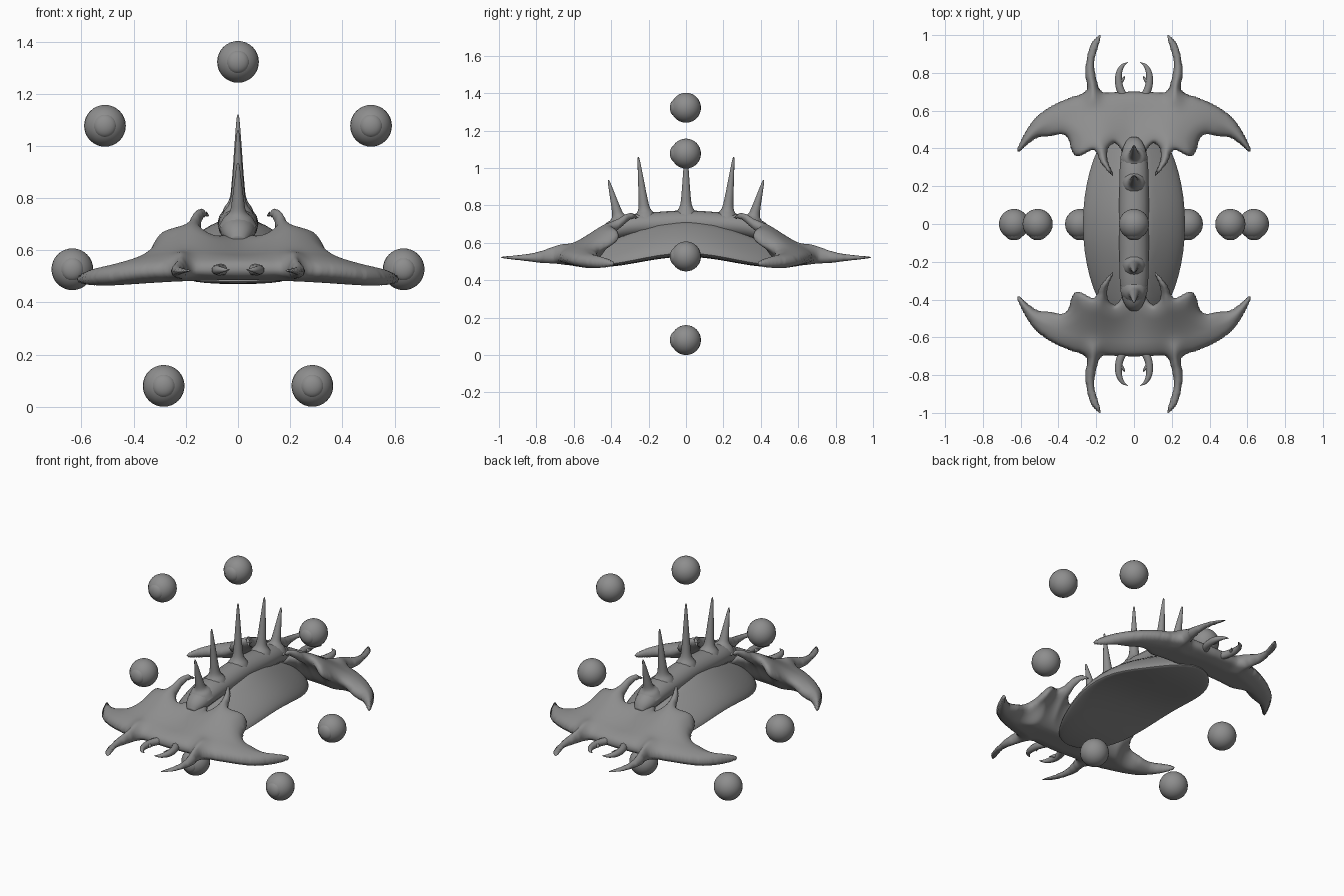
import bpy, bmesh, math
from mathutils import Vector, kdtree

if "Cube" in bpy.data.objects:
    bpy.data.objects.remove(bpy.data.objects["Cube"])

grey = bpy.data.materials.new("stone_grey")
grey.use_nodes = True
colour = (0.27, 0.27, 0.27, 1)
grey.diffuse_color = colour
grey.node_tree.nodes["Principled BSDF"].inputs["Base Color"].default_value = colour


def smooth(t):
    t = max(0.0, min(1.0, t))
    return t * t * (3 - 2 * t)


def spline(pts, n):
    """Catmull-Rom samples through points of any dimension."""
    p = [Vector(q) for q in [pts[0]] + pts + [pts[-1]]]
    out = []
    for a, b, c, d in zip(p, p[1:], p[2:], p[3:]):
        for i in range(n):
            t = i / n
            out.append(0.5 * (2 * b + (c - a) * t + (2 * a - 5 * b + 4 * c - d) * t * t
                              + (3 * b - a - 3 * c + d) * t ** 3))
    return out + [p[-1]]


def finish(name, bm, mirror=None, angle=60):
    bmesh.ops.recalc_face_normals(bm, faces=bm.faces)
    mesh = bpy.data.meshes.new(name)
    bm.to_mesh(mesh)
    bm.free()
    mesh.materials.append(grey)
    obj = bpy.data.objects.new(name, mesh)
    bpy.context.collection.objects.link(obj)
    bpy.ops.object.select_all(action='DESELECT')
    obj.select_set(True)
    bpy.context.view_layer.objects.active = obj
    bpy.ops.object.shade_smooth_by_angle(angle=math.radians(angle))
    if mirror:
        mod = obj.modifiers.new("mirror", 'MIRROR')
        mod.use_axis = mirror
        mod.merge_threshold = 0.0005
    return obj


def tube(bm, path, side, sides=16, steps=6):
    """Sweep an ellipse along x, y, z, width radius, thickness radius."""
    rows = spline([p if len(p) == 5 else p + (p[3],) for p in path], steps)
    rings = []
    for i, r in enumerate(rows):
        nxt, prv = rows[min(i + 1, len(rows) - 1)], rows[max(i - 1, 0)]
        tan = Vector((nxt - prv)[:3]).normalized()
        u = Vector(side)
        u = (u - tan * u.dot(tan)).normalized()
        v = tan.cross(u)
        c = Vector(r[:3])
        angles = [2 * math.pi * k / sides for k in range(sides)]
        rings.append([bm.verts.new(c + u * math.cos(a) * max(r[3], 0.001)
                                   + v * math.sin(a) * max(r[4], 0.001)) for a in angles])
    for a, b in zip(rings, rings[1:]):
        for k in range(sides):
            bm.faces.new((a[k], a[k - 1], b[k - 1], b[k]))
    bm.faces.new(rings[0])
    bm.faces.new(rings[-1])


# Head shields: half outline with fang, side horn, barb and inner hook
outline = [(0, .705), (.1, .70), (.165, .70), (.193, .75), (.208, .86), (.175, .985),
           (.187, 1), (.235, .94), (.26, .81), (.25, .72), (.28, .69), (.34, .67),
           (.43, .63), (.515, .57), (.575, .49), (.62, .395), (.605, .383),
           (.575, .41), (.51, .455), (.43, .465), (.385, .475), (.35, .45),
           (.33, .385), (.305, .357), (.27, .365), (.235, .385), (.205, .385),
           (.175, .32), (.115, .255), (.11, .27), (.137, .335), (.135, .40),
           (.105, .425), (.08, .41), (.06, .38), (0, .38)]
edge = spline(outline, 24)
poly = edge[::4]
tree = kdtree.KDTree(len(edge))
for i, p in enumerate(edge):
    tree.insert((p.x, p.y, 0), i)
tree.balance()


def inside(x, y):
    hit = False
    for a, b in zip(poly, poly[1:] + poly[:1]):
        if (a.y > y) != (b.y > y) and x < a.x + (y - a.y) * (b.x - a.x) / (b.y - a.y):
            hit = not hit
    return hit


def shield_heights(x, y, d):
    low = 0.525 - 0.035 * (x / 0.6) ** 2
    near = 1 - smooth((x - 0.18) / 0.32)
    valley = 0.6 + 0.4 * smooth(x / 0.18)
    mid = low + 0.2 * smooth((0.72 - y) / 0.46) * near * valley
    mid += 0.035 * smooth((0.38 - y) / 0.1) * smooth((0.24 - x) / 0.1)
    reach = 0.08
    t = 0.044 * math.sqrt(max(0, 1 - (1 - min(d / reach, 1)) ** 2))
    t *= 1 - 0.8 * smooth((y - 0.72) / 0.3)
    # swelling at the root of each fang
    root = math.exp(-((x - 0.22) / 0.045) ** 2 - ((y - 0.7) / 0.07) ** 2)
    fill = (mid - low) * smooth(d / reach) * smooth((y - 0.38) / 0.15)
    return mid + t * (1 + 0.7 * root), mid - 0.9 * t - fill


step = 0.01
bm = bmesh.new()
grid = {}
for i in range(65):
    for j in range(78):
        x, y = i * step, 0.24 + j * step
        if inside(x + step / 2, y + step / 2):
            quad = []
            for key in ((i, j), (i + 1, j), (i + 1, j + 1), (i, j + 1)):
                if key not in grid:
                    grid[key] = bm.verts.new((key[0] * step, 0.24 + key[1] * step, 0))
                quad.append(grid[key])
            bm.faces.new(quad)
rim = {v for e in bm.edges if e.is_boundary for v in e.verts
       if v.co.x > 0.001 or not 0.385 < v.co.y < 0.695}
for v in rim:
    x = v.co.x
    v.co = tree.find(v.co)[0]
    if x < 0.001:
        v.co.x = 0
low_side = bmesh.ops.duplicate(bm, geom=bm.verts[:] + bm.edges[:] + bm.faces[:])["geom"]
low_verts = {g for g in low_side if isinstance(g, bmesh.types.BMVert)}
for v in bm.verts:
    top, bottom = shield_heights(v.co.x, v.co.y, tree.find(v.co)[2])
    v.co.z = bottom if v in low_verts else top
bmesh.ops.remove_doubles(bm, verts=bm.verts, dist=0.0005)
shields = finish("head_shields", bm, (True, True, False), 180)
relax = shields.modifiers.new("relax", 'SMOOTH')
relax.factor, relax.iterations = 0.5, 2

# Arched body shell: sloping flanks above, nearly flat below
bm = bmesh.new()
bmesh.ops.create_uvsphere(bm, u_segments=48, v_segments=24, radius=1)
for v in bm.verts:
    x, y, z = v.co
    span = math.sqrt(max(1e-6, 1 - y * y))
    slope = span ** 0.7 * min(1, (1 - min(1, math.hypot(x, 0) / span)) / 0.72)
    arch = 0.545 - 0.065 * math.sin(min(1, abs(y) * 1.1) * math.pi / 2) ** 2
    rise = 0.17 * (0.5 * z + 0.5 * slope) if z > 0 else 0.02 * z
    v.co = (x * 0.27, y * 0.56, arch + rise)
finish("body_shell", bm, angle=50)

# Raised back ridge
bm = bmesh.new()
half = [(0, .45, .635, .03, .02), (0, .40, .665, .06, .05), (0, .3, .69, .075, .06),
        (0, .15, .70, .078, .065)]
centre = [(0, 0, .705, .078, .068)]
tube(bm, half + centre + [(0, -p[1]) + p[2:] for p in reversed(half)], (1, 0, 0))
finish("back_ridge", bm)

# Back spikes with flared roots
for y, lean, tip in ((0, 0, 1.12), (.215, .04, 1.06), (.35, .065, .935)):
    for s in ((1,) if y == 0 else (1, -1)):
        bm = bmesh.new()
        root = 0.71 - 0.12 * y * y
        path = []
        for t, r in ((0, .072), (.12, .055), (.22, .032), (.4, .023), (.7, .014), (.95, .006), (1, .001)):
            path.append((0, s * (y + lean * t), root + (tip - root) * t, r))
        tube(bm, path, (1, 0, 0))
        finish("back_spike", bm)

# Small pincers between the fangs, each with an inner barb
bm = bmesh.new()
tube(bm, [(.058, .68, .525, .022), (.078, .73, .525, .021), (.081, .79, .525, .018),
          (.063, .835, .525, .011), (.032, .856, .525, .001)], (0, 0, 1), 10)
tube(bm, [(.08, .755, .525, .016), (.062, .762, .525, .01), (.047, .785, .525, .001)],
     (0, 0, 1), 8)
finish("pincers", bm, (True, True, False))

# Ring of floating orbs, each with a raised front lens
for x, z in ((0, 1.322), (.51, 1.077), (.635, .527), (.285, .08)):
    for s in ((1,) if x == 0 else (1, -1)):
        for name, r, depth, y in (("orb", .08, .08, 0), ("orb_lens", .045, .028, -.058)):
            bm = bmesh.new()
            bmesh.ops.create_uvsphere(bm, u_segments=24, v_segments=16, radius=r)
            for v in bm.verts:
                v.co = (v.co.x + s * x, v.co.y * depth / r + y, v.co.z + z)
            finish(name, bm)
